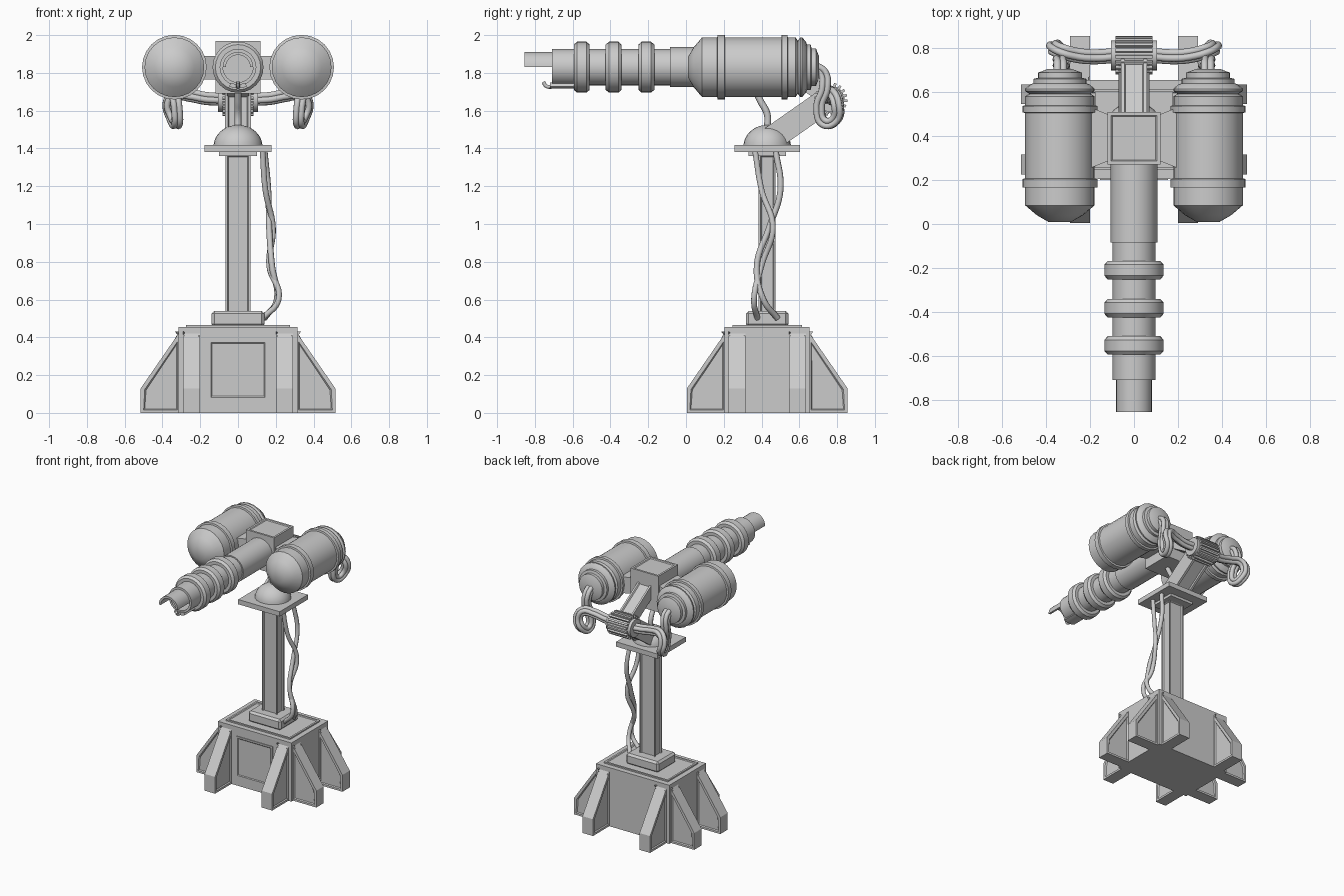
import bpy, bmesh, math
from mathutils import Vector, Matrix

if "Cube" in bpy.data.objects:
    bpy.data.objects.remove(bpy.data.objects["Cube"])

CY = 0.43      # y centre of the stand
AZ = 1.83      # height of the barrel and tank axes


def finish(name, bm, smooth=False):
    bmesh.ops.recalc_face_normals(bm, faces=bm.faces)
    me = bpy.data.meshes.new(name)
    bm.to_mesh(me)
    bm.free()
    ob = bpy.data.objects.new(name, me)
    bpy.context.collection.objects.link(ob)
    if smooth:
        bpy.ops.object.select_all(action='DESELECT')
        ob.select_set(True)
        bpy.context.view_layer.objects.active = ob
        bpy.ops.object.shade_smooth_by_angle(angle=math.radians(35))
    return ob


def panel(bm, dirs, border, depth):
    bm.normal_update()
    for d in dirs:
        fs = [f for f in bm.faces if f.normal.dot(Vector(d)) > 0.99]
        bmesh.ops.inset_individual(bm, faces=fs, thickness=border)
        bmesh.ops.inset_individual(bm, faces=fs, thickness=0.008, depth=depth)


def box(name, lo, hi, dirs=(), border=0.02, depth=-0.01, mat=None, bevel=0):
    lo, hi = Vector(lo), Vector(hi)
    bm = bmesh.new()
    bmesh.ops.create_cube(bm, size=1)
    for v in bm.verts:
        v.co = Vector(a * b for a, b in zip(v.co, hi - lo)) + (lo + hi) / 2
    bmesh.ops.recalc_face_normals(bm, faces=bm.faces)
    panel(bm, dirs, border, depth)
    if mat:
        bm.transform(mat)
    ob = finish(name, bm)
    if bevel:
        m = ob.modifiers.new("bevel", 'BEVEL')
        m.width, m.segments = bevel, 1
    return ob


def prism(name, pts, vec, dirs=(), border=0.02, depth=-0.01, mat=None, smooth=False):
    bm = bmesh.new()
    f = bm.faces.new([bm.verts.new(p) for p in pts])
    r = bmesh.ops.extrude_face_region(bm, geom=[f], use_keep_orig=True)
    bmesh.ops.translate(bm, vec=vec, verts=[v for v in r['geom'] if isinstance(v, bmesh.types.BMVert)])
    bmesh.ops.recalc_face_normals(bm, faces=bm.faces)
    panel(bm, dirs, border, depth)
    if mat:
        bm.transform(mat)
    return finish(name, bm, smooth)


def lathe(name, prof, x, z, n=24):
    # profile of (radius, y) turned about an axis along y
    bm = bmesh.new()
    rings = [[bm.verts.new((x + r * math.cos(2 * math.pi * i / n), y,
                            z + r * math.sin(2 * math.pi * i / n))) for i in range(n)] for r, y in prof]
    for a, b in zip(rings, rings[1:]):
        for i in range(n):
            j = (i + 1) % n
            bm.faces.new((a[i], a[j], b[j], b[i]))
    bm.faces.new(rings[0])
    bm.faces.new(rings[-1])
    return finish(name, bm, True)


def tube(name, paths, r):
    cu = bpy.data.curves.new(name, 'CURVE')
    cu.dimensions = '3D'
    cu.bevel_depth, cu.bevel_resolution, cu.resolution_u = r, 2, 8
    cu.use_fill_caps = True
    for pts in paths:
        s = cu.splines.new('BEZIER')
        s.bezier_points.add(len(pts) - 1)
        for b, p in zip(s.bezier_points, pts):
            b.co = p
            b.handle_left_type = b.handle_right_type = 'AUTO'
    ob = bpy.data.objects.new(name, cu)
    bpy.context.collection.objects.link(ob)


def strands(pts, off, n):
    # parallel copies of a path spread around it
    pts = [Vector(p) for p in pts]
    out = [[] for _ in range(n)]
    nrm = Vector((1, 0, 0))
    for i, p in enumerate(pts):
        t = (pts[min(i + 1, len(pts) - 1)] - pts[max(i - 1, 0)]).normalized()
        nrm = (nrm - t * nrm.dot(t)).normalized()
        for k in range(n):
            a = 2 * math.pi * (k + 0.5) / n
            out[k].append(p + off * (nrm * math.cos(a) + t.cross(nrm) * math.sin(a)))
    return out


def arc(r0, r1, a0, a1, y, n=14):
    ang = [math.radians(a0 + (a1 - a0) * i / n) for i in range(n + 1)]
    return [(r1 * math.cos(a), y, AZ + r1 * math.sin(a)) for a in ang] + \
           [(r0 * math.cos(a), y, AZ + r0 * math.sin(a)) for a in reversed(ang)]


# base block, front hatch and top plate
box("base_block", (-0.315, CY - 0.225, 0), (0.315, CY + 0.225, 0.455))
box("front_hatch", (-0.155, CY - 0.231, 0.07), (0.155, CY - 0.2, 0.385), [(0, -1, 0)], 0.018, -0.005)
box("base_top_plate", (-0.275, CY - 0.185, 0.45), (0.275, CY + 0.185, 0.465), [(0, 0, 1)], 0.02, -0.005)
box("pole_socket", (-0.14, CY - 0.113, 0.455), (0.14, CY + 0.113, 0.54), bevel=0.015)

# eight buttress legs, two per side
rib = [(-0.045, -0.01, 0), (-0.045, 0.2, 0), (-0.045, 0.2, 0.13), (-0.045, 0, 0.42), (-0.045, -0.01, 0.42)]
for k in range(4):
    dist, gap = (0.225, 0.245) if k % 2 == 0 else (0.315, 0.16)
    for s in (-1, 1):
        m = Matrix.Translation((0, CY, 0)) @ Matrix.Rotation(k * math.pi / 2, 4, 'Z') @ \
            Matrix.Translation((s * gap, dist, 0))
        prism("buttress_leg", rib, (0.09, 0, 0), [(1, 0, 0), (-1, 0, 0)], 0.022, -0.008, m)

# pole, head plates and dome
box("pole", (-0.065, CY - 0.045, 0.5), (0.065, CY + 0.045, 1.37),
    [(0, -1, 0), (0, 1, 0), (1, 0, 0), (-1, 0, 0)], 0.012, -0.01)
box("head_under_plate", (-0.1, CY - 0.1, 1.36), (0.1, CY + 0.1, 1.385))
box("head_plate", (-0.178, CY - 0.173, 1.38), (0.178, CY + 0.173, 1.417))
bm = bmesh.new()
bmesh.ops.create_uvsphere(bm, u_segments=24, v_segments=16, radius=0.13)
bmesh.ops.bisect_plane(bm, geom=bm.verts[:] + bm.edges[:] + bm.faces[:], plane_co=(0, 0, 0),
                       plane_no=(0, 0, -1), clear_outer=True)
bm.transform(Matrix.Translation((0, CY, 1.41)) @ Matrix.Diagonal((1, 0.97, 0.88, 1)))
finish("swivel_dome", bm, True)

# lower arm up to the rear clamp, upper strut back to the receiver
m = Matrix.Translation((0, 0.45, 1.45)) @ Matrix.Rotation(math.radians(35), 4, 'X')
box("lower_arm", (-0.07, 0, -0.065), (0.07, 0.38, 0.065), [(0, 0, 1), (0, 0, -1)], 0.025, -0.01, m)
m = Matrix.Translation((0, 0.76, 1.67)) @ Matrix.Rotation(math.radians(-32), 4, 'X')
box("upper_strut", (-0.058, -0.36, -0.045), (0.058, 0, 0.045), [(0, 0, 1)], 0.02, -0.01, m)

# ribbed clamp with end collars
gear = []
for i in range(18):
    for da, r in ((0, 0.072), (0.45, 0.072), (0.5, 0.088), (0.95, 0.088)):
        a = 2 * math.pi * (i + da) / 18
        gear.append((-0.083, 0.767 + r * math.cos(a), 1.66 + r * math.sin(a)))
prism("ribbed_clamp", gear, (0.166, 0, 0))
ring = [(-0.105, 0.767 + 0.068 * math.cos(i * math.pi / 12), 1.66 + 0.068 * math.sin(i * math.pi / 12))
        for i in range(24)]
prism("clamp_collar", ring, (0.21, 0, 0), smooth=True)

# receiver block
box("receiver", (-0.12, 0.27, 1.69), (0.12, 0.51, 1.97), [(0, 0, 1)], 0.022, -0.006)

# barrel with three rings and hollow muzzle
prof = [(0.106, 0.3), (0.106, -0.085), (0.097, -0.085)]
for c in (-0.21, -0.383, -0.552):
    prof += [(0.097, c + 0.042), (0.12, c + 0.042), (0.135, c + 0.025),
             (0.135, c - 0.025), (0.12, c - 0.042), (0.097, c - 0.042)]
prof += [(0.097, -0.71), (0.08, -0.71), (0.08, -0.58)]
lathe("barrel", prof, 0, AZ)
prism("muzzle_shield", arc(0.065, 0.081, 0, 180, -0.855), (0, 0.27, 0), smooth=True)
prism("muzzle_lip", arc(0.09, 0.112, 245, 295, -0.72, 6), (0, 0.13, 0), smooth=True)
tube("muzzle_hook", [[(0, -0.71, 1.725), (0, -0.74, 1.73), (0, -0.755, 1.752)]], 0.01)

# side tanks, brackets and hose bundles
tank = [(0.053, 0.01), (0.105, 0.04), (0.158, 0.085), (0.158, 0.165), (0.171, 0.167), (0.171, 0.205),
        (0.158, 0.207), (0.158, 0.505), (0.171, 0.507), (0.171, 0.537), (0.158, 0.539), (0.158, 0.58),
        (0.14, 0.592), (0.158, 0.605), (0.158, 0.615), (0.135, 0.635), (0.12, 0.64), (0.12, 0.66),
        (0.1, 0.665), (0.1, 0.688), (0.055, 0.705)]
hose = [(0.335, 0.68, 1.83), (0.335, 0.725, 1.8), (0.34, 0.735, 1.72), (0.325, 0.705, 1.62),
        (0.325, 0.735, 1.535), (0.345, 0.795, 1.56), (0.365, 0.8, 1.64), (0.33, 0.785, 1.685),
        (0.25, 0.765, 1.68), (0.17, 0.76, 1.665), (0.08, 0.767, 1.66)]
for s in (-1, 1):
    lathe("side_tank", tank, s * 0.337, AZ)
    brk = [(s * 0.11, 0.29, 1.765), (s * 0.21, 0.25, 1.765), (s * 0.21, 0.535, 1.765), (s * 0.11, 0.495, 1.765)]
    prism("tank_bracket", brk, (0, 0, 0.125))
    tube("hose_bundle", strands([(s * x, y, z) for x, y, z in hose], 0.019, 4), 0.017)

# loose cables down the pole and the feed cable under the receiver
xs = [(0.13, 1.39), (0.145, 1.18), (0.185, 0.98), (0.165, 0.78), (0.215, 0.6), (0.13, 0.5)]
ya = [0.365, 0.4, 0.46, 0.4, 0.36, 0.378]
yb = [0.475, 0.5, 0.44, 0.375, 0.41, 0.485]
tube("pole_cables", [[(x, y, z) for (x, z), y in zip(xs, ya)],
                     [(x + d, y, z) for (x, z), y, d in zip(xs, yb, (0.01, 0.015, -0.02, 0.015, -0.01, 0.01))]],
     0.016)
tube("feed_cable", [[(0, 0.36, 1.72), (0, 0.395, 1.65), (0, 0.43, 1.58), (0, 0.43, 1.5)]], 0.018)
